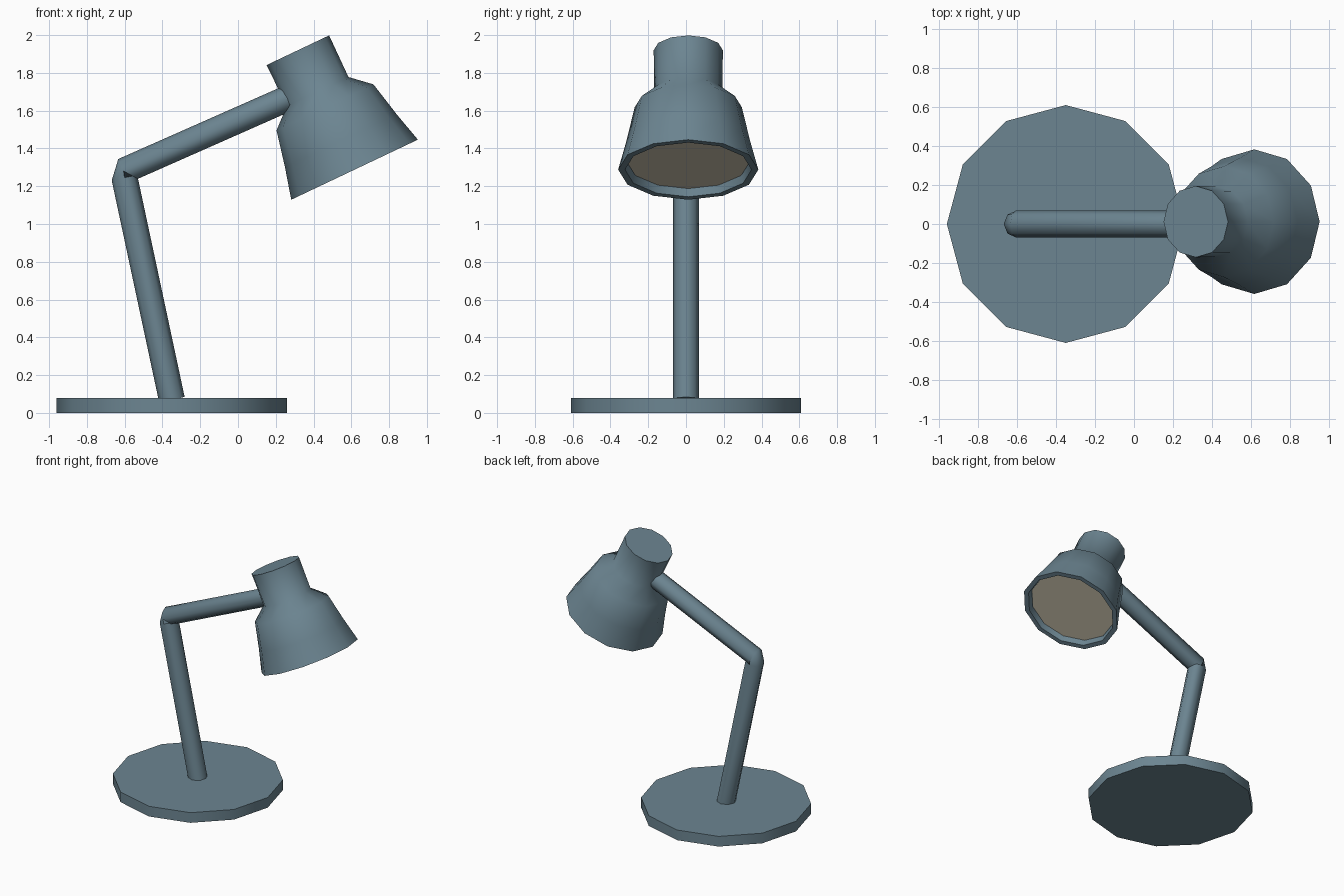
import bpy, bmesh, math
from mathutils import Vector, Matrix

if "Cube" in bpy.data.objects:
    bpy.data.objects.remove(bpy.data.objects["Cube"])


def material(name, col):
    m = bpy.data.materials.new(name)
    m.diffuse_color = (*col, 1)
    m.use_nodes = True
    m.node_tree.nodes["Principled BSDF"].inputs["Base Color"].default_value = m.diffuse_color
    return m


steel = material("slate_blue_metal", (0.15, 0.235, 0.285))
cream = material("warm_light_disc", (0.62, 0.57, 0.44))


def skin(name, rings, mat, smooth=50):
    """Skin a list of vertex rings, cap both ends."""
    bm = bmesh.new()
    vr = [[bm.verts.new(p) for p in ring] for ring in rings]
    n = len(rings[0])
    for a, b in zip(vr, vr[1:]):
        for i in range(n):
            j = (i + 1) % n
            bm.faces.new((a[i], a[j], b[j], b[i]))
    bm.faces.new(vr[0])
    bm.faces.new(vr[-1])
    bmesh.ops.recalc_face_normals(bm, faces=bm.faces)
    me = bpy.data.meshes.new(name)
    bm.to_mesh(me)
    bm.free()
    me.materials.append(mat)
    ob = bpy.data.objects.new(name, me)
    bpy.context.collection.objects.link(ob)
    bpy.ops.object.select_all(action='DESELECT')
    ob.select_set(True)
    bpy.context.view_layer.objects.active = ob
    bpy.ops.object.shade_smooth_by_angle(angle=math.radians(smooth))
    return ob


def ring(centre, axis, r, n):
    """Ring around an axis lying in the xz plane."""
    axis = Vector(axis).normalized()
    y = Vector((0, 1, 0))
    side = y.cross(axis)
    return [Vector(centre) + r * (math.cos(t) * side + math.sin(t) * y)
            for t in (2 * math.pi * i / n for i in range(n))]


# round foot
skin("base", [ring((-0.35, 0, z), (0, 0, 1), 0.61, 12) for z in (0, 0.08)], steel)

# bent arm: lower post, elbow, upper arm
low = (-0.248, 0, 1.165)
up = (0.86, 0, 0.38)
R = 0.069
skin("arm", [ring((-0.350, 0, 0.07), low, R, 8),
             ring((-0.601, 0, 1.245), low, R, 8),
             ring((-0.606, 0, 1.281), up, R, 8),
             ring((0.29, 0, 1.677), up, R, 8)], steel)

# tilted shade: outer profile, rim lip and recessed inner wall
top = Vector((0.317, 0.012, 1.92))
axis = Vector((0.4286, 0, -0.9035)).normalized()
profile = [(0, 0.183), (0.243, 0.181), (0.335, 0.284), (0.53, 0.327),
           (0.70, 0.371), (0.70, 0.335), (0.655, 0.325)]
skin("lamp_shade", [ring(top + axis * t, axis, r, 12) for t, r in profile], steel)

# glowing disc inside the shade
skin("light_disc", [ring(top + axis * t, axis, 0.322, 12) for t in (0.65, 0.658)], cream)
